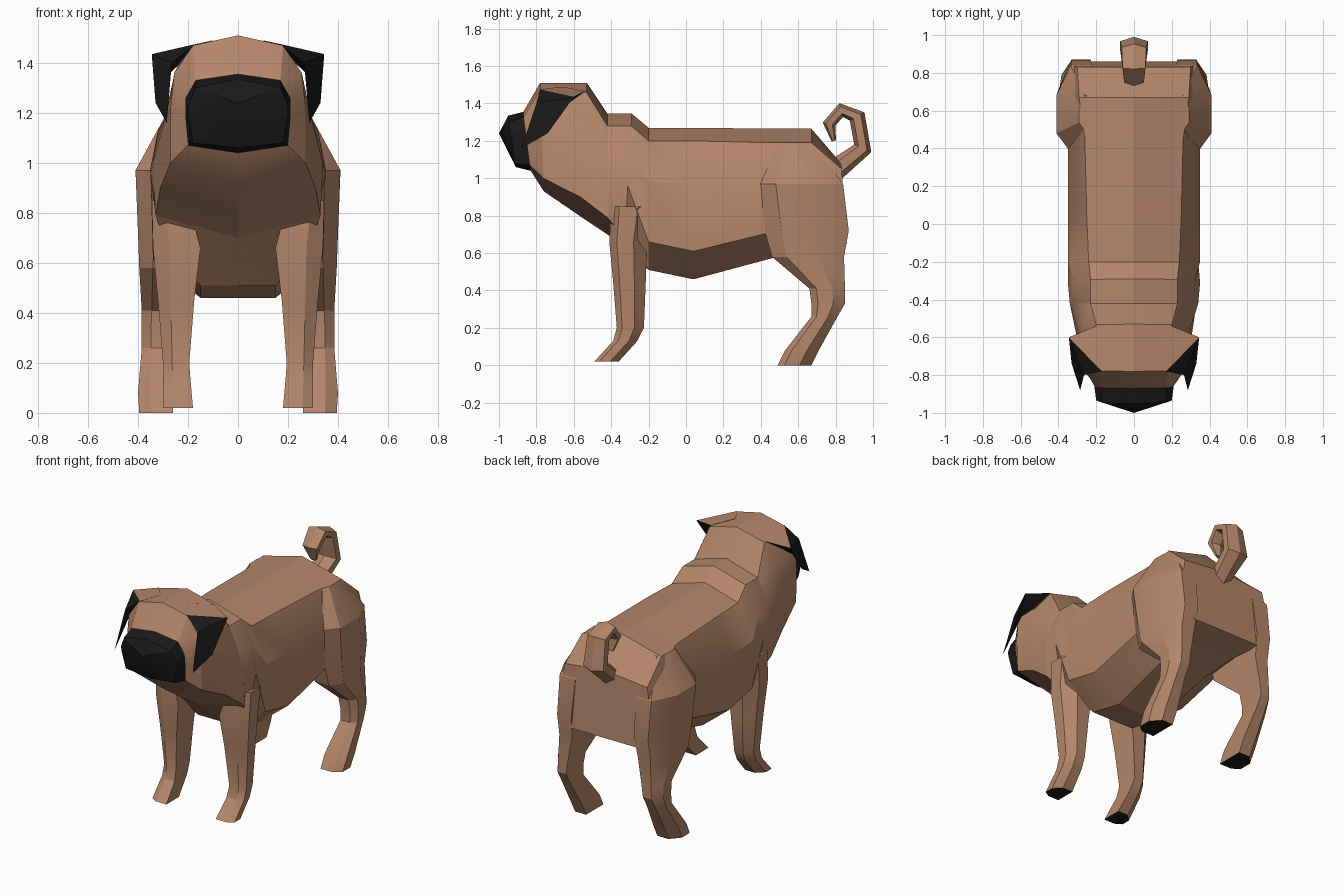
import bpy, bmesh, math
from mathutils import Vector

if "Cube" in bpy.data.objects:
    bpy.data.objects.remove(bpy.data.objects["Cube"])


def material(name, rgb):
    m = bpy.data.materials.new(name)
    m.diffuse_color = (*rgb, 1)
    m.use_nodes = True
    m.node_tree.nodes["Principled BSDF"].inputs["Base Color"].default_value = m.diffuse_color
    return m


TAN = material("tan fur", (0.46, 0.24, 0.145))
BLACK = material("black", (0.01, 0.01, 0.01))


def finish(bm, name, rule=None, recalc=True):
    """Turn a bmesh into an object; rule(face) picks the black faces."""
    if recalc:
        bmesh.ops.recalc_face_normals(bm, faces=bm.faces)
    bm.normal_update()
    for f in bm.faces:
        f.material_index = 1 if rule and rule(f) else 0
    me = bpy.data.meshes.new(name)
    bm.to_mesh(me)
    bm.free()
    ob = bpy.data.objects.new(name, me)
    bpy.context.collection.objects.link(ob)
    me.materials.append(TAN)
    me.materials.append(BLACK)
    bpy.ops.object.select_all(action='DESELECT')
    ob.select_set(True)
    bpy.context.view_layer.objects.active = ob
    bpy.ops.object.shade_smooth_by_angle(angle=math.radians(25))
    return ob


def loft(rings, tip=None):
    """Skin a list of point rings, capping both ends (tip = apex of first cap)."""
    bm = bmesh.new()
    vs = [[bm.verts.new(p) for p in r] for r in rings]
    n = len(vs[0])
    for a, b in zip(vs, vs[1:]):
        for i in range(n):
            j = (i + 1) % n
            bm.faces.new((a[i], a[j], b[j], b[i]))
    if tip:
        t = bm.verts.new(tip)
        for i in range(n):
            bm.faces.new((vs[0][i], vs[0][(i + 1) % n], t))
    else:
        bm.faces.new(vs[0])
    bm.faces.new(vs[-1])
    return bm


def body_ring(yt, yb, zt, xb, zb, xc, zc, xd, zd, xe, ze, zf):
    """Ten-sided slanted ring: y runs from yt at the top to yb at the bottom."""
    half = [(xb, zb), (xc, zc), (xd, zd), (xe, ze)]
    pts = [(0, zt)] + half + [(0, zf)] + [(-x, z) for x, z in reversed(half)]
    return [(x, yb + (yt - yb) * (z - zf) / (zt - zf), z) for x, z in pts]


# Head: nose tip, muzzle, brow, back of crown, collar
head = [
    (-.95, -.91, 1.335, .17, 1.30, .20, 1.23, .20, 1.20, .18, 1.08, 1.06),
    (-.87, -.83, 1.355, .17, 1.33, .21, 1.26, .21, 1.18, .20, 1.07, 1.04),
    (-.78, -.76, 1.51, .18, 1.47, .255, 1.36, .27, 1.22, .27, 1.00, .93),
    (-.53, -.57, 1.51, .20, 1.46, .26, 1.33, .30, 1.15, .31, .90, .80),
    (-.42, -.42, 1.345, .23, 1.28, .29, 1.15, .34, 1.00, .33, .79, .70),
]
# Torso: collar to rump
torso = [
    head[-1],
    (-.29, -.33, 1.345, .23, 1.28, .32, 1.13, .35, .96, .29, .68, .62),
    (-.20, -.20, 1.27, .24, 1.20, .35, .98, .34, .66, .15, .51, .51),
    (.04, .04, 1.27, .25, 1.20, .35, .97, .34, .61, .15, .46, .46),
    (.45, .45, 1.265, .26, 1.19, .35, .97, .34, .71, .16, .57, .57),
    (.67, .67, 1.265, .29, 1.19, .36, .97, .35, .75, .20, .62, .62),
    (.83, .86, 1.08, .30, 1.05, .32, .95, .32, .80, .25, .65, .65),
]
finish(loft([body_ring(*r) for r in head], tip=(0, -1, 1.24)), "head",
       lambda f: all(v.co.y < -.82 and v.co.z < 1.4 for v in f.verts))
finish(loft([body_ring(*r) for r in torso]), "torso")


def leg(name, side, sections):
    """Leg skinned through (z, x0, x1, y0, y1) sections with chamfered outer corners."""
    rings = []
    for z, x0, x1, y0, y1 in sections:
        w, d = x1 - x0, y1 - y0
        pts = [(x0, y0), (x0 + .65 * w, y0), (x1, y0 + .2 * d),
               (x1, y0 + .65 * d), (x0 + .6 * w, y1), (x0, y1)]
        rings.append([(side * x, y, z) for x, y in pts])
    finish(loft(rings), name, lambda f: f.normal.z < -.9 and f.calc_center_median().z < .03)


front_leg = [
    (.85, .20, .345, -.40, -.18), (.66, .15, .34, -.41, -.21),
    (.45, .175, .32, -.39, -.215), (.20, .195, .30, -.37, -.225),
    (.13, .19, .30, -.39, -.26), (.02, .18, .30, -.49, -.36),
]
hind_leg = [
    (1.19, .22, .29, .50, .68), (.97, .22, .41, .39, .84),
    (.72, .23, .40, .42, .87), (.58, .24, .395, .46, .845),
    (.41, .27, .385, .66, .85), (.33, .28, .385, .67, .85),
    (.26, .28, .385, .67, .81), (.08, .26, .40, .53, .71),
    (0, .26, .395, .49, .67),
]
for side, word in ((1, "right"), (-1, "left")):
    leg("front_leg_" + word, side, front_leg)
    leg("hind_leg_" + word, side, hind_leg)

    # Ear: tan base on the crown, black flap hanging forward
    bm = bmesh.new()
    root, brow, corner, back, fold, edge, tip = [
        bm.verts.new((side * x, y, z)) for x, y, z in (
            (.10, -.66, 1.49), (.17, -.78, 1.475), (.345, -.60, 1.435),
            (.20, -.54, 1.465), (.265, -.80, 1.40), (.33, -.74, 1.24),
            (.285, -.88, 1.16))]
    under = bm.verts.new((side * .25, -.66, 1.38))
    inner = bm.verts.new((side * .29, -.70, 1.34))
    for f in ((root, brow, corner), (root, corner, back), (brow, fold, corner),
              (fold, tip, edge), (fold, edge, corner), (brow, under, fold),
              (fold, under, inner), (fold, inner, tip), (inner, edge, tip),
              (inner, corner, edge), (under, corner, inner), (under, back, corner),
              (root, back, under), (root, under, brow)):
        bm.faces.new(f)
    finish(bm, "ear_" + word, lambda f: not (root in f.verts))

# Tail: tapered six-sided curl, path as (y, z, half width, half depth)
path = [(.78, 1.03, .06, .06), (.945, 1.16, .085, .05), (.915, 1.33, .075, .045),
        (.83, 1.365, .07, .038), (.765, 1.29, .06, .035), (.79, 1.20, .025, .012)]
rings = []
for i, (y, z, w, d) in enumerate(path):
    a, b = path[max(i - 1, 0)], path[min(i + 1, len(path) - 1)]
    t = Vector((0, b[0] - a[0], b[1] - a[1])).normalized()
    out = Vector((0, t.z, -t.y))
    rings.append([Vector((0, y, z)) + out * d * math.cos(k * math.pi / 3)
                  + Vector((w * math.sin(k * math.pi / 3), 0, 0)) for k in range(6)])
finish(loft(rings), "tail")
